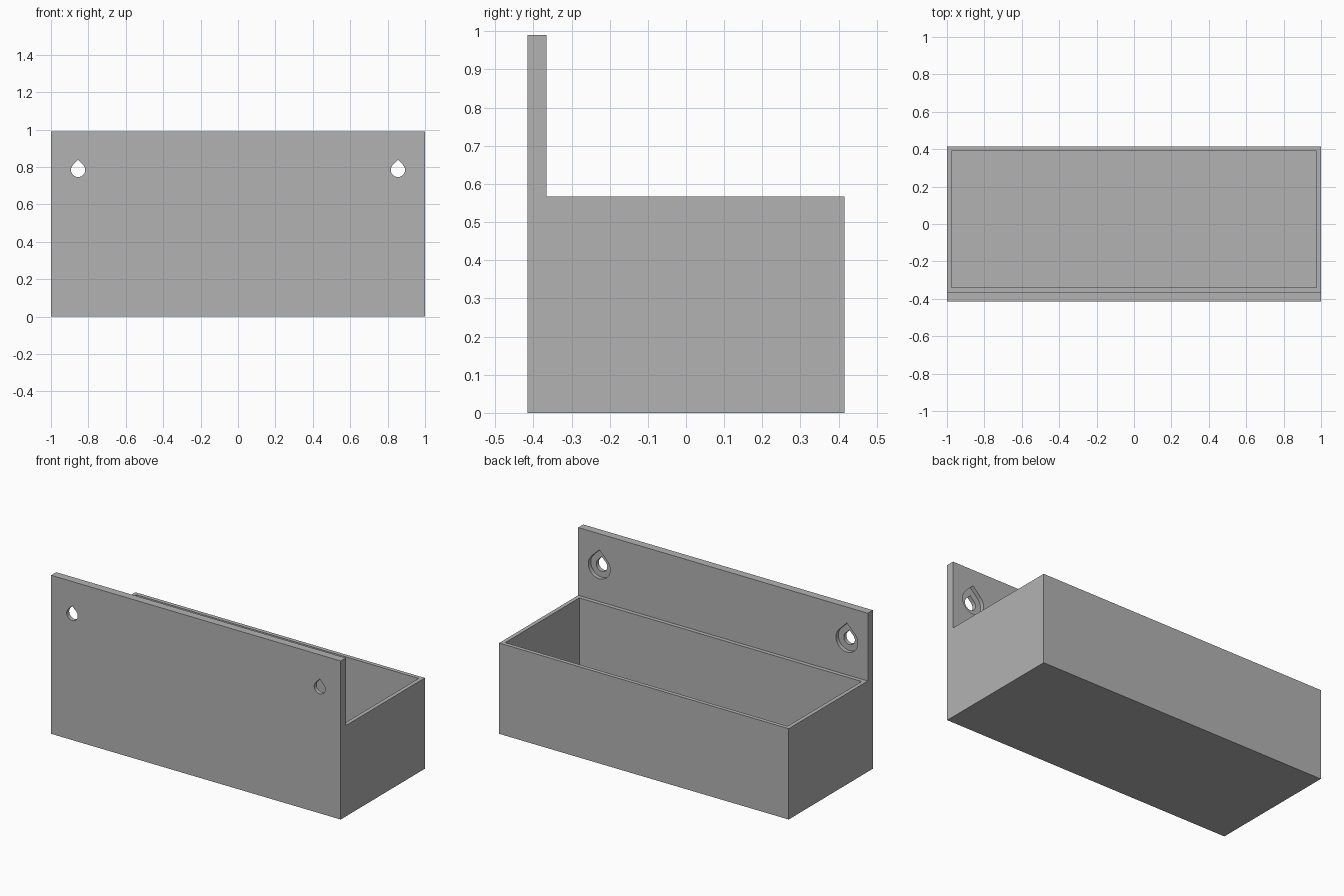
import bpy
import bmesh
from math import cos, sin, pi, sqrt
from mathutils import Vector

default = bpy.data.objects.get("Cube")
if default:
    bpy.data.objects.remove(default, do_unlink=True)

# Overall sizes
HALF_X, HALF_Y = 1.0, 0.415
TRAY_H, PLATE_H = 0.567, 0.99
PLATE_T, WALL = 0.05, 0.025
PLATE_Y = -HALF_Y + PLATE_T
HOLE_X, HOLE_Z = 0.855, 0.784

grey = bpy.data.materials.new("plain grey")
grey.use_nodes = True
colour = (0.45, 0.45, 0.45, 1)
grey.diffuse_color = colour
grey.node_tree.nodes["Principled BSDF"].inputs["Base Color"].default_value = colour


def extrude_profile(name, points, offset):
    """Solid made by sweeping a closed outline along an offset."""
    bm = bmesh.new()
    face = bm.faces.new([bm.verts.new(p) for p in points])
    swept = bmesh.ops.extrude_face_region(bm, geom=[face])["geom"]
    verts = [v for v in swept if isinstance(v, bmesh.types.BMVert)]
    bmesh.ops.translate(bm, verts=verts, vec=Vector(offset))
    bmesh.ops.recalc_face_normals(bm, faces=bm.faces)
    mesh = bpy.data.meshes.new(name)
    bm.to_mesh(mesh)
    bm.free()
    mesh.materials.append(grey)
    obj = bpy.data.objects.new(name, mesh)
    bpy.context.collection.objects.link(obj)
    return obj


def teardrop(name, x, radius, y0, y1):
    """Round hole with a pointed 45 degree roof, running along y."""
    steps = 36
    outline = [(x, y0, HOLE_Z + radius * sqrt(2))]
    for i in range(steps + 1):
        a = pi * 0.75 + 1.5 * pi * i / steps
        outline.append((x + radius * cos(a), y0, HOLE_Z + radius * sin(a)))
    return extrude_profile(name, outline, (0, y1 - y0, 0))


def cut(target, cutter):
    """Subtract the cutter and remove it."""
    cutter.hide_render = True
    mod = target.modifiers.new("cut", "BOOLEAN")
    mod.operation = "DIFFERENCE"
    mod.solver = "EXACT"
    mod.object = cutter
    bpy.context.view_layer.update()
    graph = bpy.context.evaluated_depsgraph_get()
    result = bpy.data.meshes.new_from_object(target.evaluated_get(graph))
    target.modifiers.clear()
    target.data = result
    bpy.data.objects.remove(cutter, do_unlink=True)


# Tray body and tall mounting plate share one L-shaped side profile
side = [(-HALF_Y, 0), (HALF_Y, 0), (HALF_Y, TRAY_H), (PLATE_Y, TRAY_H),
        (PLATE_Y, PLATE_H), (-HALF_Y, PLATE_H)]
tray = extrude_profile("wall_tray", [(-HALF_X, y, z) for y, z in side],
                       (2 * HALF_X, 0, 0))

# Open storage cavity
x, y0, y1 = HALF_X - WALL, PLATE_Y + WALL, HALF_Y - WALL
floor = [(-x, y0, WALL), (x, y0, WALL), (x, y1, WALL), (-x, y1, WALL)]
cut(tray, extrude_profile("cavity_cutter", floor, (0, 0, TRAY_H)))

# Screw holes, each with a wider recess on the tray side
for sign in (-1, 1):
    cut(tray, teardrop("hole_cutter", sign * HOLE_X, 0.038, -HALF_Y - 0.1, PLATE_Y + 0.1))
    cut(tray, teardrop("recess_cutter", sign * HOLE_X, 0.075, PLATE_Y - PLATE_T / 2, PLATE_Y + 0.1))
